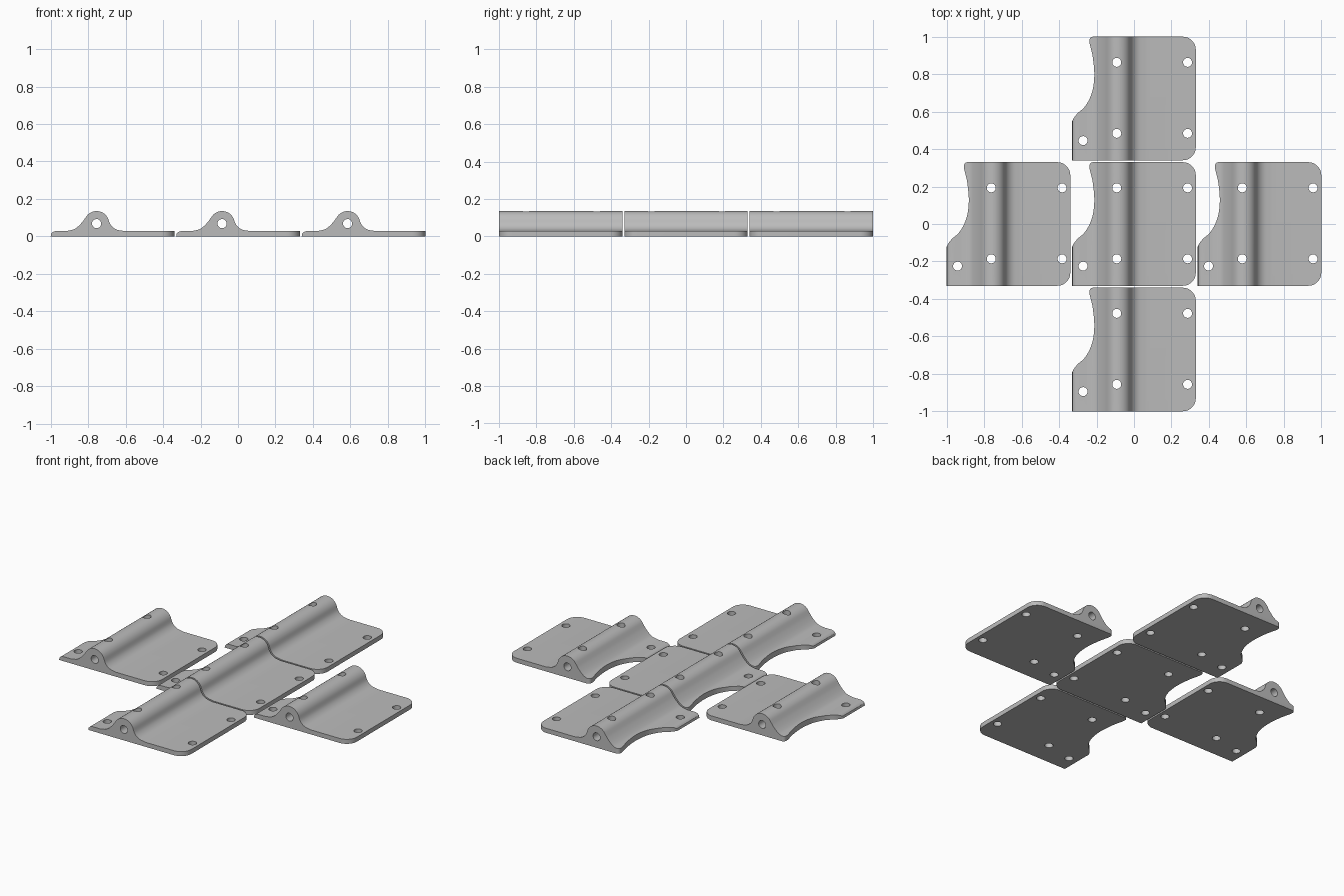
import bpy, bmesh, math
from mathutils import Vector, Matrix

if "Cube" in bpy.data.objects:
    bpy.data.objects.remove(bpy.data.objects["Cube"])

grey = bpy.data.materials.new("light_grey")
grey.diffuse_color = (0.5, 0.5, 0.5, 1)
grey.use_nodes = True
grey.node_tree.nodes["Principled BSDF"].inputs["Base Color"].default_value = grey.diffuse_color
H = 0.33       # half size of one bracket
STEP = 0.67    # spacing between brackets
BORE_X, BORE_Z = -0.085, 0.068


def arc(cx, cy, r, a0, a1, n):
    return [(cx + r * math.cos(math.radians(a0 + (a1 - a0) * i / n)),
             cy + r * math.sin(math.radians(a0 + (a1 - a0) * i / n))) for i in range(n + 1)]


def smooth(pts, n=5):
    """Catmull-Rom curve through the points."""
    p = [Vector(q) for q in pts]
    p = [2 * p[0] - p[1]] + p + [2 * p[-1] - p[-2]]
    out = []
    for i in range(1, len(p) - 2):
        a, b, c, d = p[i - 1:i + 3]
        for k in range(n):
            t = k / n
            out.append(tuple(0.5 * (2 * b + (c - a) * t + (2 * a - 5 * b + 4 * c - d) * t * t
                                    + (3 * b - a - 3 * c + d) * t ** 3)))
    return out + [tuple(pts[-1])]


def prism(name, outline, axis, lo, hi):
    """Extrude a 2D outline along y or z."""
    bm = bmesh.new()
    place = (lambda u, v: (u, lo, v)) if axis == 'Y' else (lambda u, v: (u, v, lo))
    face = bm.faces.new([bm.verts.new(place(u, v)) for u, v in outline])
    new = bmesh.ops.extrude_face_region(bm, geom=[face])['geom']
    move = Vector((0, hi - lo, 0)) if axis == 'Y' else Vector((0, 0, hi - lo))
    bmesh.ops.translate(bm, verts=[g for g in new if isinstance(g, bmesh.types.BMVert)], vec=move)
    bmesh.ops.recalc_face_normals(bm, faces=bm.faces)
    me = bpy.data.meshes.new(name)
    bm.to_mesh(me)
    bm.free()
    me.materials.append(grey)
    ob = bpy.data.objects.new(name, me)
    bpy.context.collection.objects.link(ob)
    return ob


# Cross-section: flat plate with a flared round ridge and a rounded left lip
right_flare = smooth([(-0.024, 0.096), (-0.009, 0.06), (0.02, 0.037), (0.065, 0.028)])
left_flare = smooth([(-0.143, 0.1015), (-0.16, 0.078), (-0.185, 0.052), (-0.21, 0.036), (-0.25, 0.028)])
section = ([(-H, 0), (H, 0), (H, 0.028)] + right_flare[::-1]
           + arc(BORE_X, BORE_Z, 0.067, 25, 150, 18)[1:-1] + left_flare
           + [(-0.305, 0.028), (-0.318, 0.023), (-0.327, 0.014)])
body = prism("bracket_center", section, 'Y', -H, H)

# Plan outline: rounded right corners and a scooped left edge
scoop = smooth([(-0.238, 0.305), (-0.235, 0.285), (-0.22, 0.22), (-0.212, 0.12), (-0.225, 0.03),
                (-0.26, -0.04), (-0.302, -0.08), (-0.325, -0.11), (-0.335, -0.14)])
plan = ([(-0.34, -H), (0.255, -H)] + arc(H - 0.07, -H + 0.07, 0.07, -90, 0, 10)[1:]
        + arc(H - 0.07, H - 0.07, 0.07, 0, 90, 10) + arc(-0.218, H - 0.02, 0.02, 90, 165, 5) + scoop)
plan = [(u, max(-0.4, v) if v > -H else -0.4) for u, v in plan[:1]] + plan[1:]
plan[0] = (-0.34, -H)
cutters = [(prism("plan_cutter", plan, 'Z', -0.1, 0.3), 'INTERSECT')]

# Screw holes and the long bore through the ridge
for x, y in [(-0.092, 0.193), (-0.092, -0.186), (0.286, 0.193), (0.286, -0.186), (-0.272, -0.225)]:
    cutters.append((prism("screw_cutter", arc(x, y, 0.024, 0, 345, 23), 'Z', -0.1, 0.3), 'DIFFERENCE'))
cutters.append((prism("bore_cutter", arc(BORE_X, BORE_Z, 0.0245, 5, 350, 23), 'Y', -0.5, 0.5), 'DIFFERENCE'))

for cutter, op in cutters:
    cutter.hide_render = True
    mod = body.modifiers.new("cut", 'BOOLEAN')
    mod.object, mod.operation, mod.solver = cutter, op, 'EXACT'

# Bake the cuts, then drop the cutters
dg = bpy.context.evaluated_depsgraph_get()
mesh = bpy.data.meshes.new_from_object(body.evaluated_get(dg))
body.modifiers.clear()
body.data = mesh
for cutter, op in cutters:
    bpy.data.objects.remove(cutter)
mesh.materials.clear()
mesh.materials.append(grey)
for p in mesh.polygons:
    p.material_index = 0
mesh.shade_smooth()
mesh.set_sharp_from_angle(angle=math.radians(30))

# Four more brackets in a cross layout
for name, dx, dy in [("left", -1, 0), ("right", 1, 0), ("front", 0, -1), ("back", 0, 1)]:
    ob = bpy.data.objects.new("bracket_" + name, mesh)
    ob.location = (dx * STEP, dy * STEP, 0)
    bpy.context.collection.objects.link(ob)
